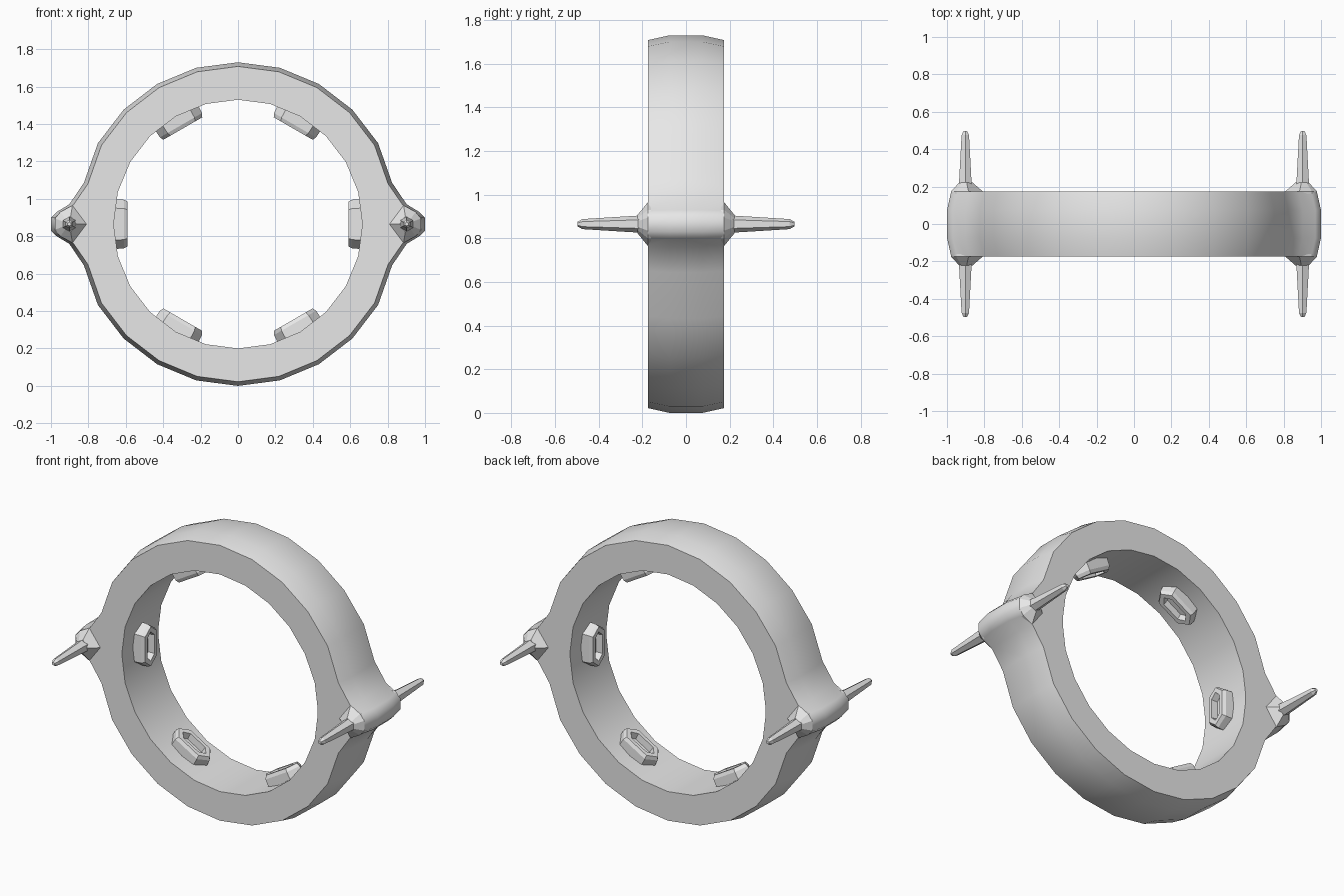
import bpy, bmesh
from math import sin, cos, radians, pi

if "Cube" in bpy.data.objects:
    bpy.data.objects.remove(bpy.data.objects["Cube"], do_unlink=True)

CENTER = 0.865      # height of the ring axis
HALF = 0.175        # half depth of the ring

grey = bpy.data.materials.new("plain_grey")
grey.use_nodes = True
grey.diffuse_color = (0.8, 0.8, 0.8, 1)
grey.node_tree.nodes["Principled BSDF"].inputs["Base Color"].default_value = (0.8, 0.8, 0.8, 1)


def loft(name, sections, closed=False, smooth=None):
    """Skin a list of equal-length loops; open lofts get end caps."""
    bm = bmesh.new()
    rows = [[bm.verts.new(p) for p in s] for s in sections]
    n = len(rows[0])
    pairs = list(zip(rows, rows[1:]))
    if closed:
        pairs.append((rows[-1], rows[0]))
    else:
        bm.faces.new(rows[0])
        bm.faces.new(rows[-1])
    for a, b in pairs:
        for i in range(n):
            j = (i + 1) % n
            bm.faces.new((a[i], a[j], b[j], b[i]))
    bmesh.ops.recalc_face_normals(bm, faces=bm.faces)
    mesh = bpy.data.meshes.new(name)
    bm.to_mesh(mesh)
    bm.free()
    mesh.materials.append(grey)
    obj = bpy.data.objects.new(name, mesh)
    bpy.context.collection.objects.link(obj)
    if smooth:
        bpy.ops.object.select_all(action='DESELECT')
        obj.select_set(True)
        bpy.context.view_layer.objects.active = obj
        bpy.ops.object.shade_smooth_by_angle(angle=radians(smooth))
    return obj


def polar(r, deg, y, t=0):
    """Point at radius r and angle deg, shifted t along the tangent."""
    a = radians(deg)
    return (r * cos(a) - t * sin(a), y, CENTER + r * sin(a) + t * cos(a))


# Ring: 24 segments, swelling outward into a hub at each side
swell = {15: 0.853, 6.7: 0.908, 3.8: 0.972, 2: 1.0}
outline = {a: 0.865 for a in range(0, 360, 15) if a % 180}
for side in (0, 180):
    for offset, r in swell.items():
        for s in (1, -1):
            outline[(side + s * offset) % 360] = r
sections = []
for a, r in sorted(outline.items()):
    inner = 0.665 * cos(radians(7.5)) / cos(radians(a % 15 - 7.5))
    edge = r - 0.022
    sections.append([polar(inner, a, -HALF), polar(edge, a, -HALF),
                     polar(r, a, -0.075), polar(r, a, 0.075),
                     polar(edge, a, HALF), polar(inner, a, HALF)])
loft("ring", sections, closed=True, smooth=50)

# Faceted hub caps and hexagonal spikes, front and back on both sides
CAP = [(0.81, 0), (0.885, 0.1), (0.95, 0.065), (0.978, 0.03),
       (0.978, -0.03), (0.95, -0.065), (0.885, -0.1)]
for sx, side in ((1, "left"), (-1, "right")):
    for sy, end in ((-1, "front"), (1, "back")):
        def cap_loop(y, scale):
            return [(sx * (0.902 + (x - 0.902) * scale), sy * y, CENTER + z * scale)
                    for x, z in CAP]
        loft(f"{side}_{end}_hub_cap",
             [cap_loop(0.16, 1), cap_loop(HALF, 1), cap_loop(0.222, 0.42)])

        def spike_loop(y, r):
            return [(sx * 0.902 + r * sin(k * pi / 3), sy * y, CENTER + r * cos(k * pi / 3))
                    for k in range(6)]
        loft(f"{side}_{end}_spike",
             [spike_loop(0.2, 0.04), spike_loop(0.475, 0.023), spike_loop(0.498, 0.01)])


# Six hollow hexagonal pads around the inside of the ring
def pad_loop(angle, r, length, width):
    shape = [(1, 0), (0.64, 1), (-0.64, 1), (-1, 0), (-0.64, -1), (0.64, -1)]
    return [polar(r, angle, v * width, u * length) for u, v in shape]


for i in range(6):
    a = i * 60
    loft(f"inner_pad_{i + 1}", [
        pad_loop(a, 0.69, 0.135, 0.07),
        pad_loop(a, 0.61, 0.13, 0.066),
        pad_loop(a, 0.59, 0.12, 0.056),
        pad_loop(a, 0.59, 0.09, 0.034),
        pad_loop(a, 0.63, 0.085, 0.03)])
